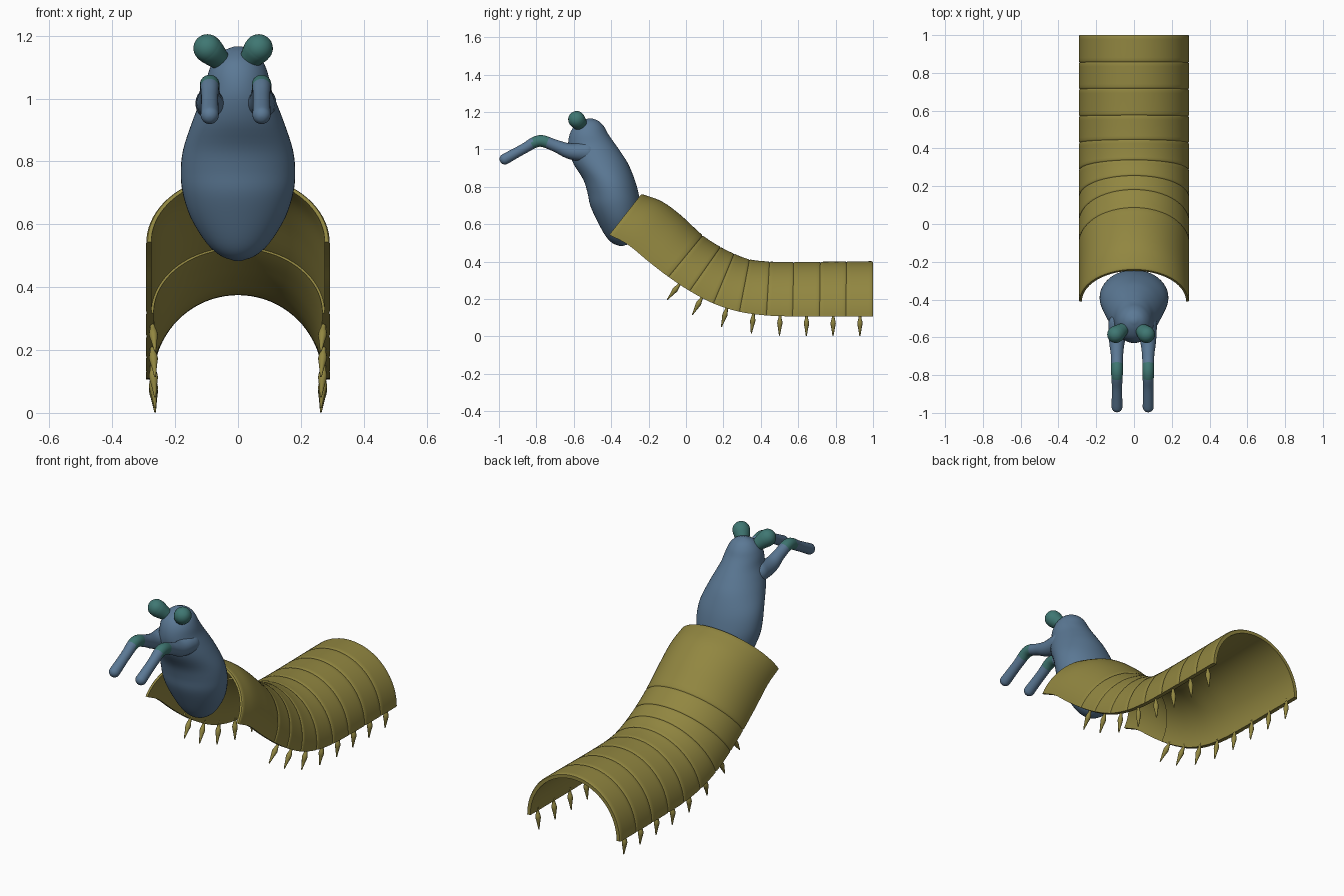
import bpy, bmesh
from math import sin, cos, pi
from mathutils import Vector

if "Cube" in bpy.data.objects:
    bpy.data.objects.remove(bpy.data.objects["Cube"])


def material(name, rgb):
    m = bpy.data.materials.new(name)
    m.diffuse_color = (*rgb, 1)
    m.use_nodes = True
    m.node_tree.nodes["Principled BSDF"].inputs["Base Color"].default_value = m.diffuse_color
    return m


OLIVE = material("olive shell", (0.285, 0.24, 0.052))
BLUE = material("slate blue", (0.105, 0.19, 0.30))
TEAL = material("dark teal", (0.05, 0.185, 0.17))


def spline(pts, f):
    """Catmull-Rom sample of tuples; f counts in points."""
    n = len(pts) - 1
    i = min(int(f), n - 1)
    t = f - i
    p1, p2 = pts[i], pts[i + 1]
    p0 = pts[i - 1] if i > 0 else [2 * a - b for a, b in zip(p1, p2)]
    p3 = pts[i + 2] if i + 2 <= n else [2 * b - a for a, b in zip(p1, p2)]
    return [0.5 * (2 * b + (c - a) * t + (2 * a - 5 * b + 4 * c - d) * t * t
                   + (3 * b - a - 3 * c + d) * t ** 3)
            for a, b, c, d in zip(p0, p1, p2, p3)]


def smooth_path(pts, steps):
    return [spline(pts, k / steps) for k in range((len(pts) - 1) * steps + 1)]


def loft(name, rings, mats, rule=None, angle=0.6):
    """Skin closed rings of points and cap both ends."""
    bm = bmesh.new()
    vs = [[bm.verts.new(p) for p in r] for r in rings]
    n = len(rings[0])
    for a, b in zip(vs, vs[1:]):
        for j in range(n):
            k = (j + 1) % n
            bm.faces.new((a[j], a[k], b[k], b[j]))
    if n % 2 == 0 and name.startswith("shell"):
        # arch-shaped caps, one quad per outer/inner pair
        for r in (vs[0], vs[-1]):
            for j in range(n // 2 - 1):
                bm.faces.new((r[j], r[j + 1], r[n - 2 - j], r[n - 1 - j]))
    else:
        bm.faces.new(vs[0])
        bm.faces.new(vs[-1])
    bmesh.ops.recalc_face_normals(bm, faces=bm.faces)
    if rule:
        for f in bm.faces:
            f.material_index = rule(f.calc_center_median())
    me = bpy.data.meshes.new(name)
    bm.to_mesh(me)
    bm.free()
    ob = bpy.data.objects.new(name, me)
    bpy.context.collection.objects.link(ob)
    for m in mats:
        me.materials.append(m)
    bpy.ops.object.select_all(action='DESELECT')
    ob.select_set(True)
    bpy.context.view_layer.objects.active = ob
    bpy.ops.object.shade_smooth_by_angle(angle=angle)
    return ob


def tube(name, pts, mats, rule=None, sides=24, steps=6):
    """Round tube through (x, y, z, radius) points with domed ends."""
    path = [(Vector(p[:3]), p[3]) for p in smooth_path(pts, steps)]
    d0 = (path[0][0] - path[1][0]).normalized()
    d1 = (path[-1][0] - path[-2][0]).normalized()
    dome = [k * pi / 2 / 7 for k in range(1, 7)]
    start = [(path[0][0] + d0 * path[0][1] * sin(a), path[0][1] * cos(a)) for a in reversed(dome)]
    end = [(path[-1][0] + d1 * path[-1][1] * sin(a), path[-1][1] * cos(a)) for a in dome]
    path = start + path + end
    rings = []
    for i, (c, r) in enumerate(path):
        t = (path[min(i + 1, len(path) - 1)][0] - path[max(i - 1, 0)][0]).normalized()
        u = t.cross(Vector((1, 0, 0))).normalized()
        v = t.cross(u)
        rings.append([c + r * (u * cos(2 * pi * j / sides) + v * sin(2 * pi * j / sides))
                      for j in range(sides)])
    return loft(name, rings, mats, rule, 1.0)


# Torso and head: horizontal slices (z, front y, back y, half width)
slices = [(.484, -.355, -.335, .012), (.50, -.395, -.295, .055), (.54, -.432, -.268, .10),
          (.62, -.476, -.247, .15), (.70, -.512, -.243, .176), (.77, -.527, -.255, .182),
          (.84, -.55, -.275, .174), (.92, -.60, -.308, .148), (.98, -.623, -.345, .125),
          (1.03, -.63, -.38, .106), (1.08, -.622, -.415, .095), (1.12, -.60, -.437, .078),
          (1.15, -.56, -.465, .050), (1.166, -.522, -.502, .012)]
rings = []
for z, yf, yb, w in smooth_path(slices, 4):
    rings.append([(w * cos(2 * pi * j / 48), (yf + yb) / 2 + (yb - yf) / 2 * sin(2 * pi * j / 48), z)
                  for j in range(48)])
loft("torso_and_head", rings, [BLUE], angle=1.0)

# Arms with teal elbows, and eyes on short stalks
for side, ax, ex, tail in (("left", -.09, -.097, -.05), ("right", .075, .066, .03)):
    elbow = Vector((ax, -.78, 1.045))
    tube(side + "_arm",
         [(ax * .9, -.53, .985, .055), (ax, -.62, .99, .042), (ax, -.70, 1.02, .032),
          (ax, -.785, 1.045, .031), (ax, -.87, 1.002, .027), (ax, -.968, .948, .029)],
         [BLUE, TEAL], lambda c, e=elbow: 1 if (c - e).length < .052 else 0)
    tube(side + "_eye",
         [(ex, -.585, 1.16, .045), (ex + (tail - ex) * .3, -.575, 1.147, .043),
          (tail, -.55, 1.115, .03)], [TEAL])

# Shell guide: (lower edge y, z, ridge y, z); the first three spans are the big plate
guide = [(-.41, .543, -.238, .762), (-.31, .49, -.13, .722), (-.20, .40, -.03, .65),
         (-.093, .318, .09, .54), (.02, .243, .185, .478), (.147, .176, .258, .442),
         (.286, .132, .34, .412), (.43, .112, .447, .40), (.57, .107, .576, .398),
         (.714, .106, .718, .399), (.855, .106, .858, .401), (1.0, .106, 1.0, .402)]
ARC = 40


def arch(f, outer, inner):
    by, bz, ty, tz = spline(guide, f)

    def arc(s):
        return [(.292 * s * cos(pi * j / ARC), by + (ty - by) * s * sin(pi * j / ARC),
                 bz + (tz - bz) * s * sin(pi * j / ARC)) for j in range(ARC + 1)]
    return arc(outer) + arc(inner)[::-1]


# Shell plates with rounded rims
for k, (a, b, inner) in enumerate([(0, 3, .945)] + [(i, i + 1, .92) for i in range(3, 11)]):
    n = 18 if k == 0 else 8
    e = .03
    cuts = [(a, .985), (a + e, .995)]
    cuts += [(a + 2 * e + (b - a - 4 * e) * i / n, 1.0) for i in range(n + 1)]
    cuts += [(b - e, .995), (b, .985)]
    loft("shell_plate_%d" % k, [arch(f, s, inner) for f, s in cuts], [OLIVE])

# One pair of spindle legs under each small plate
for i in range(3, 11):
    by, bz, ty, tz = spline(guide, i + .52)
    down = Vector((0, by - ty, bz - tz)).normalized()
    for side, sx in (("left", -1), ("right", 1)):
        root = Vector((sx * .272, by, bz))
        pts = []
        for d, r in ((-.015, .007), (.008, .008), (.035, .014), (.065, .009), (.102, .003)):
            p = root + down * d - Vector((sx * .08 * d, 0, 0))
            pts.append((p.x, p.y, p.z, r))
        tube("%s_leg_%d" % (side, i - 2), pts, [OLIVE], sides=12, steps=3)
